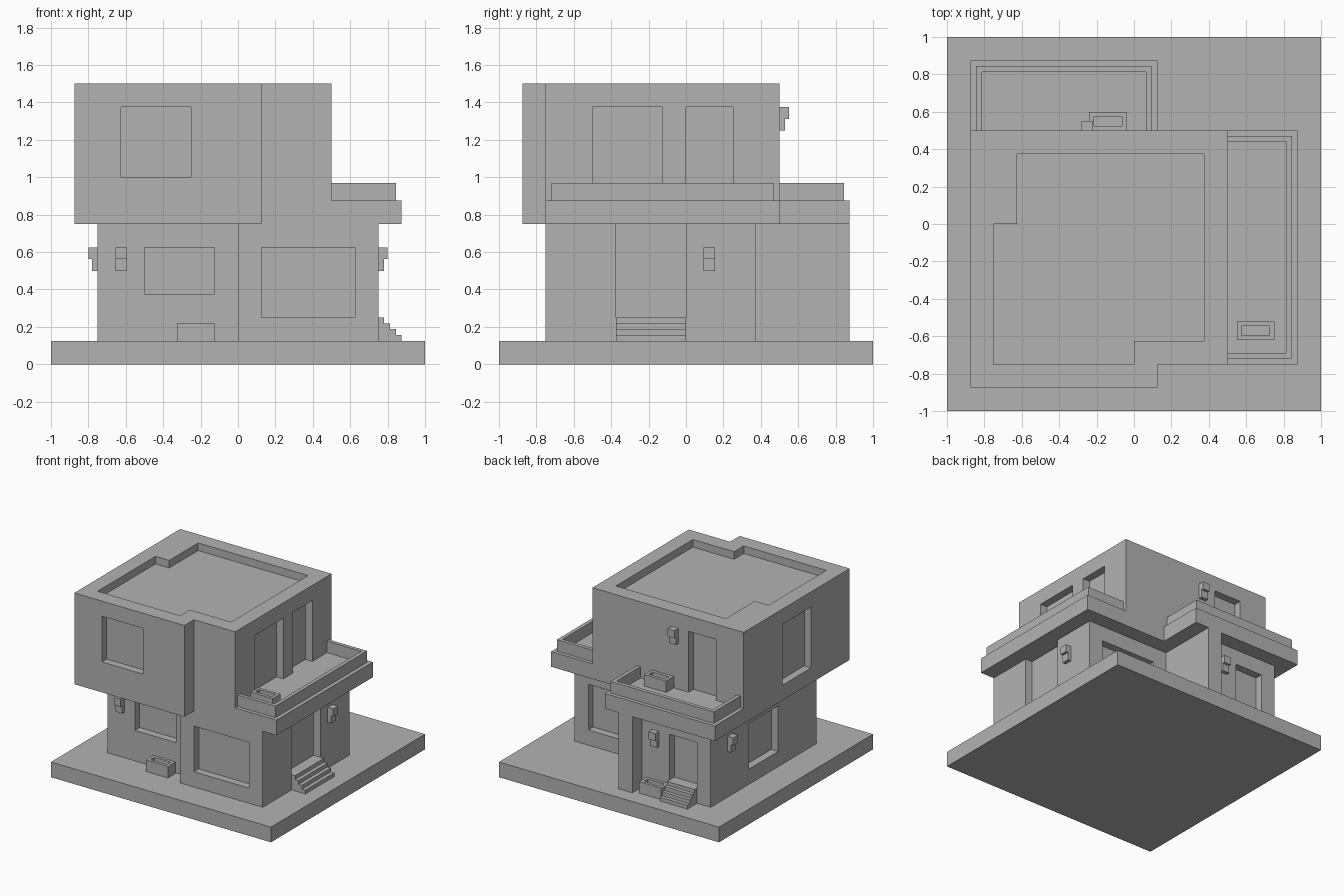
import bpy, bmesh

if "Cube" in bpy.data.objects:
    bpy.data.objects.remove(bpy.data.objects["Cube"])

grey = bpy.data.materials.new("plain_grey")
grey.use_nodes = True
grey.diffuse_color = (0.45, 0.45, 0.45, 1)
grey.node_tree.nodes["Principled BSDF"].inputs["Base Color"].default_value = (0.45, 0.45, 0.45, 1)


def prism(name, outline, z0, z1):
    """Extrude a counter-clockwise outline from z0 to z1."""
    bm = bmesh.new()
    face = bm.faces.new([bm.verts.new((x, y, z0)) for x, y in outline])
    top = bmesh.ops.extrude_face_region(bm, geom=[face])["geom"]
    for v in top:
        if isinstance(v, bmesh.types.BMVert):
            v.co.z = z1
    bmesh.ops.recalc_face_normals(bm, faces=bm.faces)
    mesh = bpy.data.meshes.new(name)
    bm.to_mesh(mesh)
    bm.free()
    mesh.materials.append(grey)
    obj = bpy.data.objects.new(name, mesh)
    bpy.context.collection.objects.link(obj)
    return obj


def box(name, x0, x1, y0, y1, z0, z1):
    return prism(name, [(x0, y0), (x1, y0), (x1, y1), (x0, y1)], z0, z1)


def carve(target, cutters):
    """Subtract the cutters, bake the result and drop the cutters."""
    for c in cutters:
        c.hide_render = True
        mod = target.modifiers.new("cut", 'BOOLEAN')
        mod.operation, mod.solver, mod.object = 'DIFFERENCE', 'EXACT', c
    graph = bpy.context.evaluated_depsgraph_get()
    baked = bpy.data.meshes.new_from_object(target.evaluated_get(graph))
    target.modifiers.clear()
    target.data = baked
    for c in cutters:
        bpy.data.objects.remove(c)


def on_wall(name, side, wall, a0, a1, z0, z1, inner, outer):
    """Box on a wall facing side, reaching from inner to outer along its normal."""
    s = 1 if side[0] == "+" else -1
    d0, d1 = sorted((wall + s * inner, wall + s * outer))
    if side[1] == "x":
        return box(name, d0, d1, a0, a1, z0, z1)
    return box(name, a0, a1, d0, d1, z0, z1)


def opening(side, wall, a0, a1, z0, z1):
    return on_wall("opening_cutter", side, wall, a0, a1, z0, z1, -0.0625, 0.05)


def lamp(name, side, wall, centre, z):
    a0, a1 = centre - 0.031, centre + 0.031
    on_wall(name + "_shade", side, wall, a0, a1, z - 0.0625, z, 0, 0.05)
    on_wall(name + "_body", side, wall, a0, a1, z - 0.125, z - 0.0625, 0, 0.03)


def steps(name, side, wall, a0, a1):
    rise = 0.125 / 4
    for i in range(4):
        on_wall(f"{name}_{i + 1}", side, wall, a0, a1, 0.125 + i * rise,
                0.125 + (i + 1) * rise, 0, 0.125 - i * rise)


def planter(name, x, y, z):
    body = box(name, x, x + 0.2, y, y + 0.1, z, z + 0.094)
    carve(body, [box("soil_cutter", x + 0.025, x + 0.175, y + 0.025, y + 0.075, z + 0.064, z + 0.2)])


# Ground slab
box("ground_slab", -1, 1, -1, 1, 0, 0.125)

# Lower storey with a short wing wall at the back
lower = prism("lower_storey", [
    (-0.75, -0.625), (0, -0.625), (0, -0.75), (0.75, -0.75), (0.75, 0.375),
    (0, 0.375), (0, 0.875), (-0.125, 0.875), (-0.125, 0.75), (-0.75, 0.75)], 0.125, 0.75)
carve(lower, [
    opening("-y", -0.625, -0.5, -0.125, 0.375, 0.625),
    opening("-y", -0.75, 0.125, 0.625, 0.25, 0.625),
    opening("+x", 0.75, -0.375, 0, 0.25, 0.8),
    opening("+y", 0.375, 0.125, 0.625, 0.25, 0.625),
    opening("+y", 0.75, -0.625, -0.375, 0.25, 0.625),
    opening("-x", -0.75, -0.125, 0.25, 0.25, 0.625)])

# Upper storey with a sunken roof
upper = prism("upper_storey", [
    (-0.875, -0.875), (0.125, -0.875), (0.125, -0.75), (0.5, -0.75),
    (0.5, 0.5), (-0.875, 0.5)], 0.75, 1.5)
roof_cutter = prism("roof_cutter", [
    (-0.75, -0.75), (0, -0.75), (0, -0.625), (0.375, -0.625), (0.375, 0.375),
    (-0.625, 0.375), (-0.625, 0), (-0.75, 0)], 1.4375, 1.6)
carve(upper, [
    roof_cutter,
    opening("-y", -0.875, -0.625, -0.25, 1, 1.375),
    opening("+x", 0.5, -0.5, -0.125, 0.875, 1.375),
    opening("+x", 0.5, 0, 0.25, 0.875, 1.375),
    opening("+y", 0.5, -0.625, -0.375, 0.875, 1.375),
    opening("-x", -0.875, -0.375, 0, 0.875, 1.375)])

# Balconies: floor slab and a thin U-shaped parapet
box("side_balcony_floor", 0.5, 0.875, -0.75, 0.5, 0.75, 0.875)
prism("side_balcony_parapet", [
    (0.5, -0.72), (0.844, -0.72), (0.844, 0.47), (0.5, 0.47),
    (0.5, 0.44), (0.813, 0.44), (0.813, -0.69), (0.5, -0.69)], 0.875, 0.97)
box("back_balcony_floor", -0.875, 0.125, 0.5, 0.875, 0.75, 0.875)
prism("back_balcony_parapet", [
    (0.094, 0.5), (0.094, 0.844), (-0.844, 0.844), (-0.844, 0.5),
    (-0.813, 0.5), (-0.813, 0.813), (0.063, 0.813), (0.063, 0.5)], 0.875, 0.97)

# Entrance steps
steps("side_step", "+x", 0.75, -0.375, 0)
steps("back_step", "+y", 0.75, -0.625, -0.375)

# Planters
planter("front_planter", -0.325, -0.73, 0.125)
planter("back_planter", -0.37, 0.75, 0.125)
planter("side_balcony_planter", 0.55, -0.62, 0.875)
planter("back_balcony_planter", -0.24, 0.5, 0.875)

# Wall lamps
lamp("front_lamp", "-y", -0.625, -0.625, 0.625)
lamp("left_lamp", "+x", 0.75, 0.125, 0.625)
lamp("right_lamp", "-x", -0.75, 0.5, 0.625)
lamp("back_lamp", "+y", 0.75, -0.25, 0.625)
lamp("upper_back_lamp", "+y", 0.5, -0.25, 1.375)
